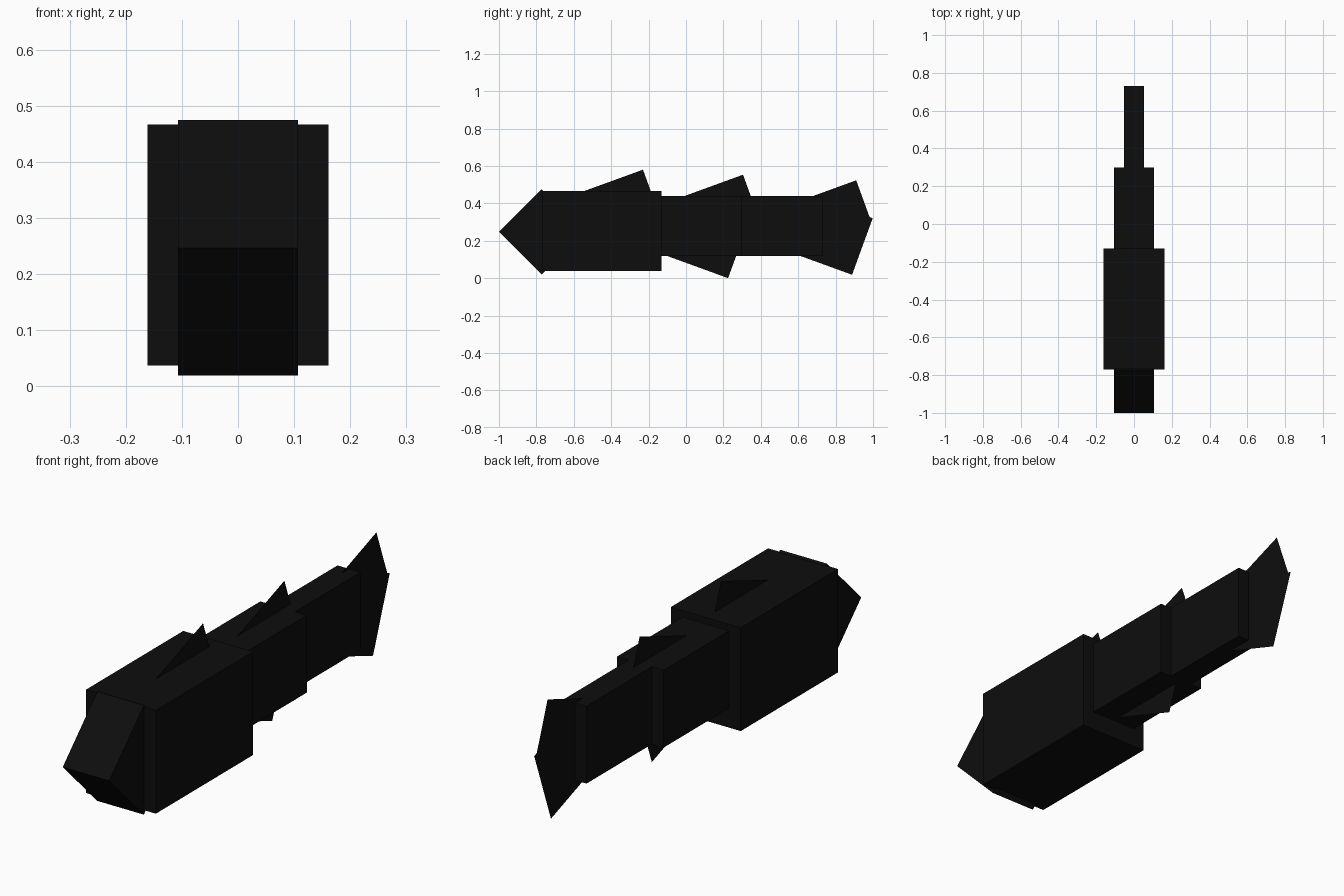
import bpy, bmesh, math
from mathutils import Matrix, Vector

if "Cube" in bpy.data.objects:
    bpy.data.objects.remove(bpy.data.objects["Cube"])

black = bpy.data.materials.new("near_black")
black.diffuse_color = (0.004, 0.004, 0.004, 1)
black.use_nodes = True
black.node_tree.nodes["Principled BSDF"].inputs["Base Color"].default_value = black.diffuse_color


def finish(name, bm):
    mesh = bpy.data.meshes.new(name)
    bm.to_mesh(mesh)
    bm.free()
    mesh.materials.append(black)
    obj = bpy.data.objects.new(name, mesh)
    bpy.context.collection.objects.link(obj)
    return obj


def box(name, width, y0, y1, z0, z1, tilt=0.0):
    """Box spanning the given ranges, tilted about its centre."""
    bm = bmesh.new()
    bmesh.ops.create_cube(bm, size=1)
    mat = (Matrix.Translation((0, (y0 + y1) / 2, (z0 + z1) / 2))
           @ Matrix.Rotation(math.radians(tilt), 4, 'X')
           @ Matrix.Diagonal((width, y1 - y0, z1 - z0, 1)))
    bmesh.ops.transform(bm, matrix=mat, verts=bm.verts)
    return finish(name, bm)


def fin(name, y, z, length, height, side):
    """Flat swept fin from its outer rear corner; side is 1 up, -1 down."""
    a = math.radians(20)
    along = Vector((0, -math.cos(a), -side * math.sin(a)))
    inward = Vector((0, math.sin(a), -side * math.cos(a)))
    corner = Vector((0, y, z))
    points = [corner, corner + along * length,
              corner + along * length + inward * height, corner + inward * height]
    bm = bmesh.new()
    bm.faces.new([bm.verts.new(p) for p in points])
    return finish(name, bm)


# Head: a square block turned to point forward
box("head", 0.214, -0.933, -0.611, 0.086, 0.408, tilt=45)

# Body sections, stepping narrower toward the tail
box("front_body", 0.322, -0.77, -0.13, 0.037, 0.467)
box("middle_body", 0.214, -0.13, 0.30, 0.118, 0.44)
box("rear_body", 0.106, 0.30, 0.73, 0.118, 0.44)

# Back and belly fins
fin("front_back_fin", -0.23, 0.58, 0.43, 0.21, 1)
fin("rear_back_fin", 0.305, 0.553, 0.43, 0.21, 1)
fin("belly_fin", 0.225, 0.0, 0.43, 0.21, -1)

# Tail fin lobes
fin("upper_tail_fin", 0.91, 0.523, 0.32, 0.215, 1)
fin("lower_tail_fin", 0.888, 0.018, 0.32, 0.322, -1)
